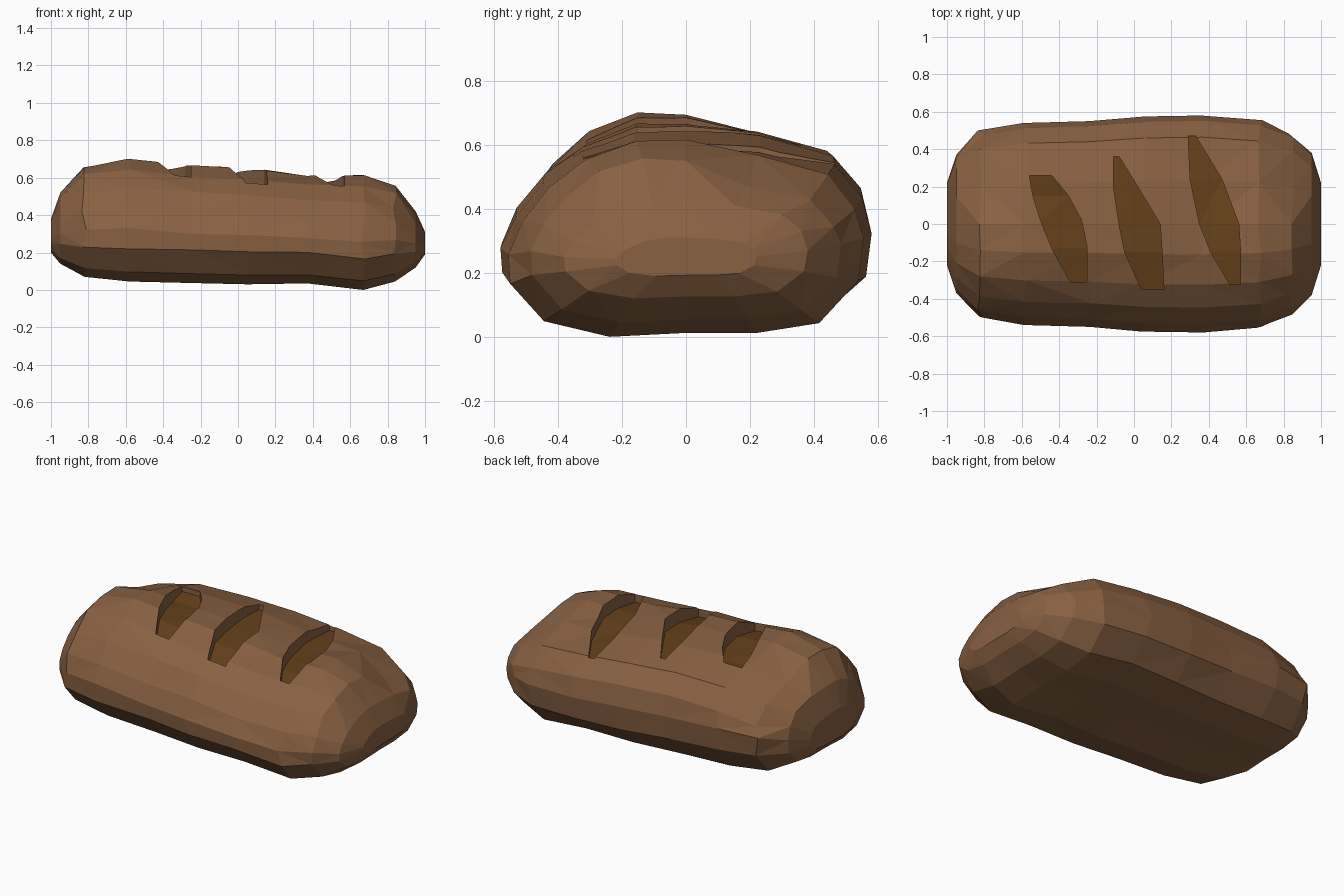
import bpy, bmesh, random
from mathutils import Vector
from mathutils.bvhtree import BVHTree

if "Cube" in bpy.data.objects:
    bpy.data.objects.remove(bpy.data.objects["Cube"])

random.seed(4)


def material(name, rgb):
    m = bpy.data.materials.new(name)
    m.diffuse_color = (*rgb, 1)
    m.use_nodes = True
    m.node_tree.nodes["Principled BSDF"].inputs["Base Color"].default_value = m.diffuse_color
    return m


crust = material("crust", (0.25, 0.12, 0.055))
crumb = material("slash_inside", (0.135, 0.054, 0.011))


def loft(bm, rings):
    """Skin closed rings of equal length and cap both ends."""
    vs = [[bm.verts.new(p) for p in r] for r in rings]
    n = len(vs[0])
    for a, b in zip(vs, vs[1:]):
        for i in range(n):
            j = (i + 1) % n
            bm.faces.new((a[i], a[j], b[j], b[i]))
    bm.faces.new(vs[0])
    bm.faces.new(vs[-1])
    bmesh.ops.triangulate(bm, faces=bm.faces[:])
    bmesh.ops.recalc_face_normals(bm, faces=bm.faces[:])
    bm.normal_update()


def to_object(bm, name):
    me = bpy.data.meshes.new(name)
    bm.to_mesh(me)
    ob = bpy.data.objects.new(name, me)
    bpy.context.collection.objects.link(ob)
    me.materials.append(crust)
    me.materials.append(crumb)
    return ob


# Loaf: one cross-section (y in half widths, z in heights) lofted along x
section = [(-.8, .08), (-.43, 0), (0, .02), (.4, .02), (.75, .07), (.97, .28), (1, .5),
           (.95, .7), (.8, .87), (.4, .97), (0, 1), (-.28, 1), (-.56, .92),
           (-.77, .77), (-.92, .6), (-1, .43), (-.99, .28)]
# x, half width, bottom z, top z
stations = [(-1, .22, .2, .38), (-.95, .37, .14, .52), (-.82, .5, .07, .66),
            (-.58, .54, .045, .695), (-.25, .55, .037, .66), (.05, .575, .03, .65),
            (.37, .58, .035, .605), (.67, .555, .0, .61), (.84, .485, .045, .55),
            (.95, .38, .12, .42), (1, .22, .19, .31)]
# Back corners droop: x of station -> drop
droop = {-.82: .07, -.58: .035, .67: .03, .84: .06}
rings = []
for x, w, z0, z1 in stations:
    ring = []
    for sy, sz in section:
        k = 0.008 if 0.2 < sz and abs(x) < .9 else 0
        h = z0 + (z1 - z0) * sz
        if sy > .3 and sz > .6:
            h -= droop.get(x, 0)
        ring.append((x + random.uniform(-k, k) * 2, sy * w, h + random.uniform(-k, k)))
    rings.append(ring)
bm = bmesh.new()
loft(bm, rings)
tree = BVHTree.FromBMesh(bm)
loaf = to_object(bm, "loaf")
bm.free()

# Slashes: plan outlines as (y, left x, right x), sunk below the crust
slashes = [
    [(.26, -.56, -.44), (.15, -.54, -.35), (.02, -.5, -.28), (-.13, -.44, -.25), (-.31, -.34, -.25)],
    [(.36, -.11, -.08), (.2, -.11, .02), (0, -.08, .14), (-.15, -.05, .15), (-.35, .04, .16)],
    [(.47, .29, .33), (.24, .3, .47), (0, .35, .56), (-.15, .41, .57), (-.32, .51, .57)]]
depths = [.03, .065, .08, .08, .05]


def floor_z(x, y, depth):
    return tree.ray_cast(Vector((x, y, 2)), Vector((0, 0, -1)))[0].z - depth


for outline in slashes:
    bm = bmesh.new()
    loft(bm, [[(l, y, 1), (l, y, floor_z(l, y, d)), (r, y, floor_z(r, y, d)), (r, y, 1)]
              for (y, l, r), d in zip(outline, depths)])
    for f in bm.faces:             # floor shows the crumb, walls stay crust
        f.material_index = int(f.normal.z < -.3)
    cutter = to_object(bm, "slash_cutter")
    bm.free()
    cutter.hide_render = True
    mod = loaf.modifiers.new("slash", 'BOOLEAN')
    mod.operation = 'DIFFERENCE'
    mod.solver = 'EXACT'
    mod.object = cutter
    bpy.context.view_layer.objects.active = loaf
    bpy.ops.object.modifier_apply(modifier=mod.name)
    bpy.data.objects.remove(cutter)
